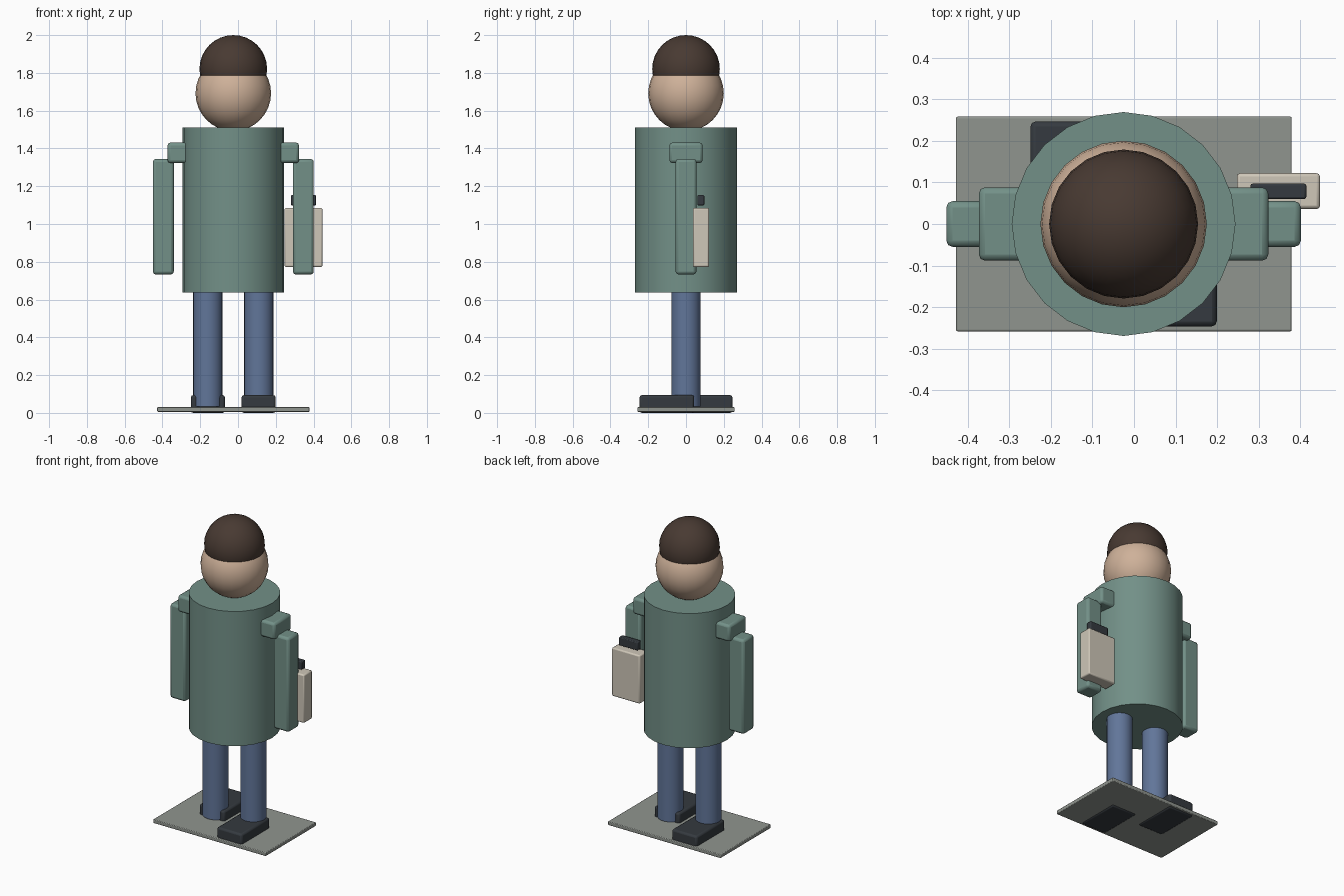
import bpy
from math import radians

if "Cube" in bpy.data.objects:
    bpy.data.objects.remove(bpy.data.objects["Cube"])


def material(name, rgb):
    m = bpy.data.materials.new(name)
    m.diffuse_color = (*rgb, 1)
    m.use_nodes = True
    m.node_tree.nodes["Principled BSDF"].inputs["Base Color"].default_value = m.diffuse_color
    return m


COAT = material("coat_green", (0.17, 0.28, 0.245))
SKIN = material("skin", (0.62, 0.44, 0.32))
HAIR = material("hair_brown", (0.065, 0.042, 0.032))
DENIM = material("denim", (0.12, 0.18, 0.32))
DARK = material("dark_leather", (0.035, 0.042, 0.05))
CREAM = material("bag_cream", (0.62, 0.57, 0.48))
STONE = material("plate_grey", (0.28, 0.30, 0.275))

CX = -0.025  # body axis


def finish(name, mat):
    o = bpy.context.object
    o.name = o.data.name = name
    o.data.materials.append(mat)
    bpy.ops.object.shade_smooth_by_angle(angle=radians(40))
    return o


def box(name, mat, x, y, z, bevel=0.012):
    """Rounded box from (min, max) ranges on each axis."""
    ranges = (x, y, z)
    bpy.ops.mesh.primitive_cube_add(size=1, location=[(a + b) / 2 for a, b in ranges])
    bpy.context.object.scale = [b - a for a, b in ranges]
    bpy.ops.object.transform_apply(location=False, rotation=False, scale=True)
    o = finish(name, mat)
    mod = o.modifiers.new("rounded_edges", 'BEVEL')
    mod.width = bevel
    mod.segments = 2
    return o


def cylinder(name, mat, x, r, z0, z1):
    bpy.ops.mesh.primitive_cylinder_add(vertices=24, radius=r, depth=z1 - z0,
                                        location=(x, 0, (z0 + z1) / 2))
    return finish(name, mat)


def ball(name, mat, r, z):
    bpy.ops.mesh.primitive_uv_sphere_add(segments=24, ring_count=16, radius=r,
                                         location=(CX, 0, z))
    return finish(name, mat)


# Ground plate
box("base_plate", STONE, (-0.428, 0.379), (-0.258, 0.258), (0.006, 0.03), 0.004)

# Torso, head and hair cap
cylinder("coat_body", COAT, CX, 0.269, 0.638, 1.51)
ball("head", SKIN, 0.2, 1.692)
ball("hair", HAIR, 0.179, 1.821)

# Legs, arms and striding shoes, one pair per side
for side, s, shoe_y in (("left", -1, (-0.043, 0.246)), ("right", 1, (-0.246, 0.043))):
    def span(a, b):
        return tuple(sorted((CX + s * a, CX + s * b)))
    cylinder(side + "_leg", DENIM, CX + s * 0.135, 0.077, 0.035, 0.66)
    box(side + "_shoe", DARK, span(0.044, 0.224), shoe_y, (0, 0.094))
    box(side + "_shoulder", COAT, span(0.17, 0.348), (-0.088, 0.088), (1.323, 1.431), 0.015)
    box(side + "_arm", COAT, span(0.315, 0.426), (-0.055, 0.055), (0.733, 1.344), 0.015)

# Carried bag with its handle
box("bag", CREAM, (0.247, 0.447), (0.036, 0.122), (0.772, 1.085), 0.008)
box("bag_handle", DARK, (0.28, 0.414), (0.06, 0.097), (1.099, 1.153), 0.005)
